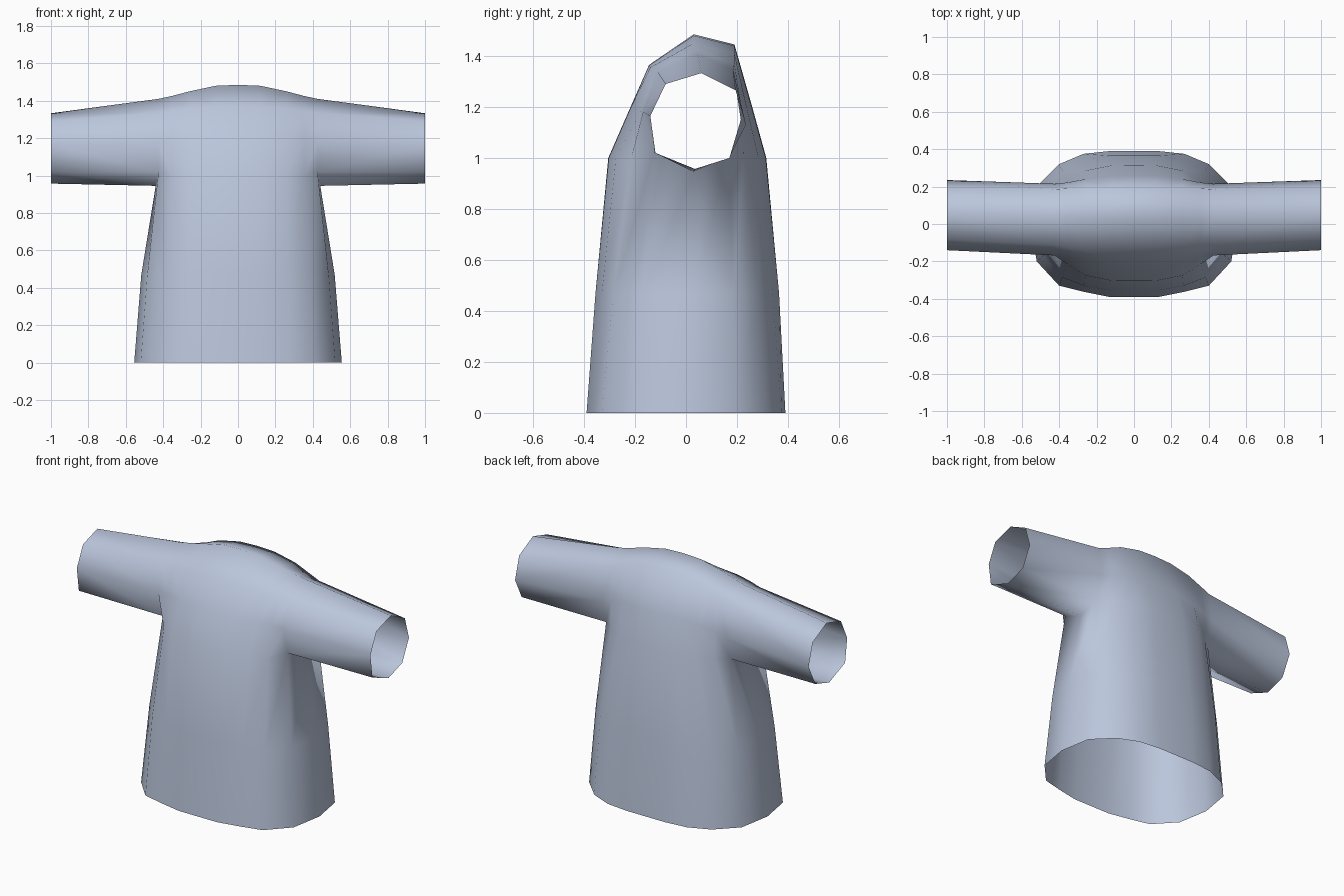
import bpy, bmesh

if "Cube" in bpy.data.objects:
    bpy.data.objects.remove(bpy.data.objects["Cube"])

fabric = bpy.data.materials.new("pale blue grey fabric")
fabric.diffuse_color = (0.50, 0.57, 0.72, 1)
fabric.use_nodes = True
fabric.node_tree.nodes["Principled BSDF"].inputs["Base Color"].default_value = fabric.diffuse_color

# Torso sections from the centre outwards. Each runs from the front hem over the shoulder to the back hem.
# First the x of hem, waist and chest rows, then (y, z) for every row.
sections = [
    ((0, 0, 0), [(-.39, 0), (-.355, .47), (-.305, 1), (-.222, 1.19), (-.145, 1.365), (.03, 1.485),
                 (.19, 1.445), (.26, 1.2), (.315, 1), (.365, .47), (.39, 0)]),
    ((.13, .125, .12), [(-.39, 0), (-.355, .47), (-.303, 1), (-.22, 1.19), (-.145, 1.363), (.03, 1.48),
                        (.19, 1.44), (.257, 1.2), (.313, 1), (.365, .47), (.39, 0)]),
    ((.27, .265, .26), [(-.362, 0), (-.33, .47), (-.275, 1), (-.195, 1.19), (-.14, 1.355), (.03, 1.45),
                        (.19, 1.41), (.24, 1.19), (.285, 1), (.34, .47), (.375, 0)]),
    ((.40, .385, .355), [(-.33, 0), (-.285, .47), (-.215, 1), (-.175, 1.19), (-.125, 1.345), (.04, 1.425),
                         (.19, 1.37), (.222, 1.17), (.225, 1), (.285, .47), (.32, 0)]),
    ((.52, .485, .425), [(-.2, 0), (-.17, .47), (-.125, 1.02), (-.168, 1.18), (-.11, 1.335), (.045, 1.41),
                         (.185, 1.345), (.215, 1.15), (.17, 1), (.185, .47), (.2, 0)]),
]
underarm = [(.555, 0, 0), (.517, .015, .47), (.44, .03, .945)]
cuff = [(-.12, 1.02), (-.14, 1.165), (-.08, 1.29), (.06, 1.333), (.195, 1.265), (.235, 1.13),
        (.17, 1.0), (.035, .957)]

bm = bmesh.new()


def strip(a, b, closed=False):
    """Join two rows of vertices with quads."""
    n = len(a)
    for i in range(n if closed else n - 1):
        j = (i + 1) % n
        bm.faces.new((a[i], b[i], b[j], a[j]))


# Torso half
cols = []
for xs, pts in sections:
    cols.append([bm.verts.new((xs[min(i, 10 - i, 2)], y, z)) for i, (y, z) in enumerate(pts)])
for a, b in zip(cols, cols[1:]):
    strip(a, b)

# Side panel below the armpit
side = [bm.verts.new(p) for p in underarm]
root = cols[-1]
strip(root[:3], side)
strip(side, root[:7:-1])

# Sleeve, open at the cuff
armhole = root[2:9] + [side[2]]
end = [bm.verts.new((1, y, z)) for y, z in cuff]
strip(armhole, end, closed=True)

# Consistent outward normals
bmesh.ops.recalc_face_normals(bm, faces=bm.faces)
bm.normal_update()
bm.faces.ensure_lookup_table()
if bm.faces[0].normal.y > 0:
    bmesh.ops.reverse_faces(bm, faces=bm.faces)
for f in bm.faces:
    f.smooth = True

mesh = bpy.data.meshes.new("shirt")
bm.to_mesh(mesh)
bm.free()
mesh.materials.append(fabric)
shirt = bpy.data.objects.new("shirt", mesh)
bpy.context.collection.objects.link(shirt)

# Second half
mirror = shirt.modifiers.new("mirror", 'MIRROR')
mirror.use_clip = True
mirror.merge_threshold = 0.001
